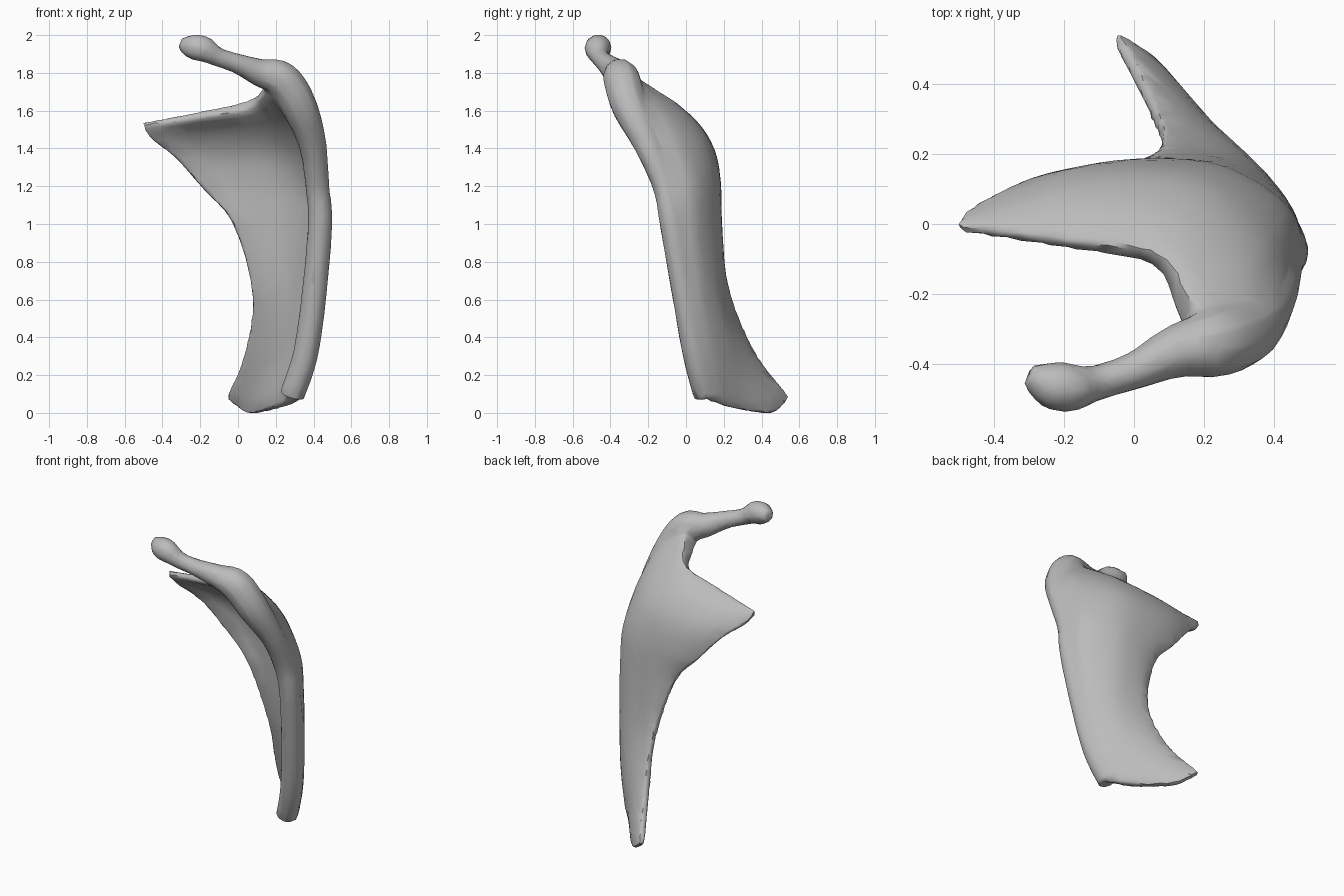
import bpy, bmesh, math
from mathutils import Vector

if "Cube" in bpy.data.objects:
    bpy.data.objects.remove(bpy.data.objects["Cube"])

bone = bpy.data.materials.new("plain_grey")
bone.diffuse_color = (0.5, 0.5, 0.5, 1)
bone.use_nodes = True
bone.node_tree.nodes["Principled BSDF"].inputs["Base Color"].default_value = bone.diffuse_color


def spline(pts, steps):
    """Catmull-Rom curve through points of any dimension."""
    pts = [Vector(p) for p in pts]
    p = [pts[0] * 2 - pts[1]] + pts + [pts[-1] * 2 - pts[-2]]
    out = []
    for i in range(1, len(p) - 2):
        a, b, c, d = p[i - 1:i + 3]
        for k in range(steps):
            t = k / steps
            out.append(0.5 * (2 * b + (c - a) * t + (2 * a - 5 * b + 4 * c - d) * t * t
                              + (3 * b - a - 3 * c + d) * t ** 3))
    return out + [pts[-1]]


def finish(name, bm):
    bmesh.ops.recalc_face_normals(bm, faces=bm.faces)
    me = bpy.data.meshes.new(name)
    bm.to_mesh(me)
    bm.free()
    ob = bpy.data.objects.new(name, me)
    bpy.context.collection.objects.link(ob)
    me.materials.append(bone)
    return ob


# Rails running from the foot to the top of the blade
back_edge = [(-.055, .54, .08), (.035, .36, .30), (.08, .22, .62), (-.025, .15, 1.0),
             (-.18, .14, 1.18), (-.33, .10, 1.35), (-.46, .035, 1.455), (-.505, -.01, 1.53)]
back_rail = [(.06, .455, .0), (.13, .31, .30), (.18, .20, .60), (.10, .165, 1.0),
             (.00, .16, 1.2), (-.12, .13, 1.37), (-.19, .05, 1.50), (-.20, -.06, 1.58)]
mid_rail = [(.18, .28, .02), (.26, .21, .30), (.30, .15, .60), (.265, .135, 1.0),
            (.23, .13, 1.2), (.175, .095, 1.39), (.115, .01, 1.53), (.05, -.10, 1.63)]
outer_rail = [(.27, .17, .05), (.35, .11, .30), (.395, .06, .60), (.41, .03, 1.0),
              (.40, .015, 1.2), (.355, -.05, 1.41), (.28, -.14, 1.575), (.13, -.215, 1.70)]
front_edge = [(.285, .105, .09), (.355, .05, .30), (.40, -.005, .60), (.435, -.075, 1.0),
              (.42, -.115, 1.2), (.395, -.205, 1.42), (.325, -.295, 1.62), (.185, -.345, 1.77)]
half_thickness = [.02, .026, .035, .042, .05]

# Blade: the rails are joined across, then given a thickness that thins to the back
rails = [spline(r, 4) for r in (back_edge, back_rail, mid_rail, outer_rail, front_edge)]
grid = [spline([r[i] for r in rails], 4) for i in range(len(rails[0]))]
thick = [v.x for v in spline([(t, 0, 0) for t in half_thickness], 4)]
rows, cols = len(grid), len(grid[0])
bm = bmesh.new()
sides = ([], [])
for i in range(rows):
    for j in range(cols):
        along = grid[min(i + 1, rows - 1)][j] - grid[max(i - 1, 0)][j]
        across = grid[i][min(j + 1, cols - 1)] - grid[i][max(j - 1, 0)]
        n = along.cross(across).normalized()
        t = thick[j] * (0.7 if i in (0, rows - 1) else 1)
        # fuller towards the root of the arm
        t += 0.025 * (j / (cols - 1)) ** 2 * min(1, max(0, (grid[i][j].z - 1.35) / 0.25))
        for side, sign in zip(sides, (1, -1)):
            side.append(bm.verts.new(grid[i][j] + n * t * sign))
for side in sides:
    for i in range(rows - 1):
        for j in range(cols - 1):
            k = i * cols + j
            bm.faces.new([side[q] for q in (k, k + 1, k + cols + 1, k + cols)])
border = ([j for j in range(cols)] + [i * cols + cols - 1 for i in range(1, rows)]
          + [(rows - 1) * cols + j for j in range(cols - 2, -1, -1)]
          + [i * cols for i in range(rows - 2, 0, -1)])
for a, b in zip(border, border[1:] + border[:1]):
    bm.faces.new((sides[0][a], sides[0][b], sides[1][b], sides[1][a]))
blade = finish("curved_blade", bm)


def tube(name, path, sides=10, steps=4):
    """Round bar along a path of (x, y, z, radius)."""
    pts = spline(path, steps)
    bm = bmesh.new()
    rings = []
    for i, p in enumerate(pts):
        d = (pts[min(i + 1, len(pts) - 1)] - pts[max(i - 1, 0)]).to_3d().normalized()
        u = d.cross(Vector((0, 1, 0.3))).normalized()
        v = d.cross(u)
        rings.append([bm.verts.new(p.to_3d() + p.w * (u * math.cos(a) + v * math.sin(a)))
                      for a in (2 * math.pi * k / sides for k in range(sides))])
    for r, s in zip(rings, rings[1:]):
        for k in range(sides):
            m = (k + 1) % sides
            bm.faces.new((r[k], r[m], s[m], s[k]))
    bm.faces.new(rings[0])
    bm.faces.new(rings[-1])
    return finish(name, bm)


# Thick front rim that sweeps over at the top into the hooked arm with a knobbed tip
rim = [p + (r,) for p, r in zip(front_edge[:6], (.068, .068, .067, .066, .064, .074))]
arm = [(.325, -.30, 1.62, .096), (.23, -.34, 1.765, .1), (.12, -.365, 1.80, .077),
       (0, -.42, 1.848, .055), (-.11, -.455, 1.885, .052), (-.18, -.468, 1.925, .07),
       (-.24, -.458, 1.938, .068), (-.30, -.43, 1.95, .035)]
rim_and_arm = tube("front_rim_and_arm", rim + arm)

# Fuse both parts into one skin, soften the joint and thin out the mesh
bpy.ops.object.select_all(action='DESELECT')
rim_and_arm.select_set(True)
blade.select_set(True)
bpy.context.view_layer.objects.active = blade
bpy.ops.object.join()
fuse = blade.modifiers.new("fuse", 'REMESH')
fuse.mode = 'VOXEL'
fuse.voxel_size = 0.012
soften = blade.modifiers.new("soften", 'SMOOTH')
soften.factor = 0.5
soften.iterations = 5
thin = blade.modifiers.new("thin", 'DECIMATE')
thin.ratio = 0.05
for m in ("fuse", "soften", "thin"):
    bpy.ops.object.modifier_apply(modifier=m)
blade.name = "curved_blade_with_arm"
bpy.ops.object.shade_smooth_by_angle(angle=math.radians(40))
